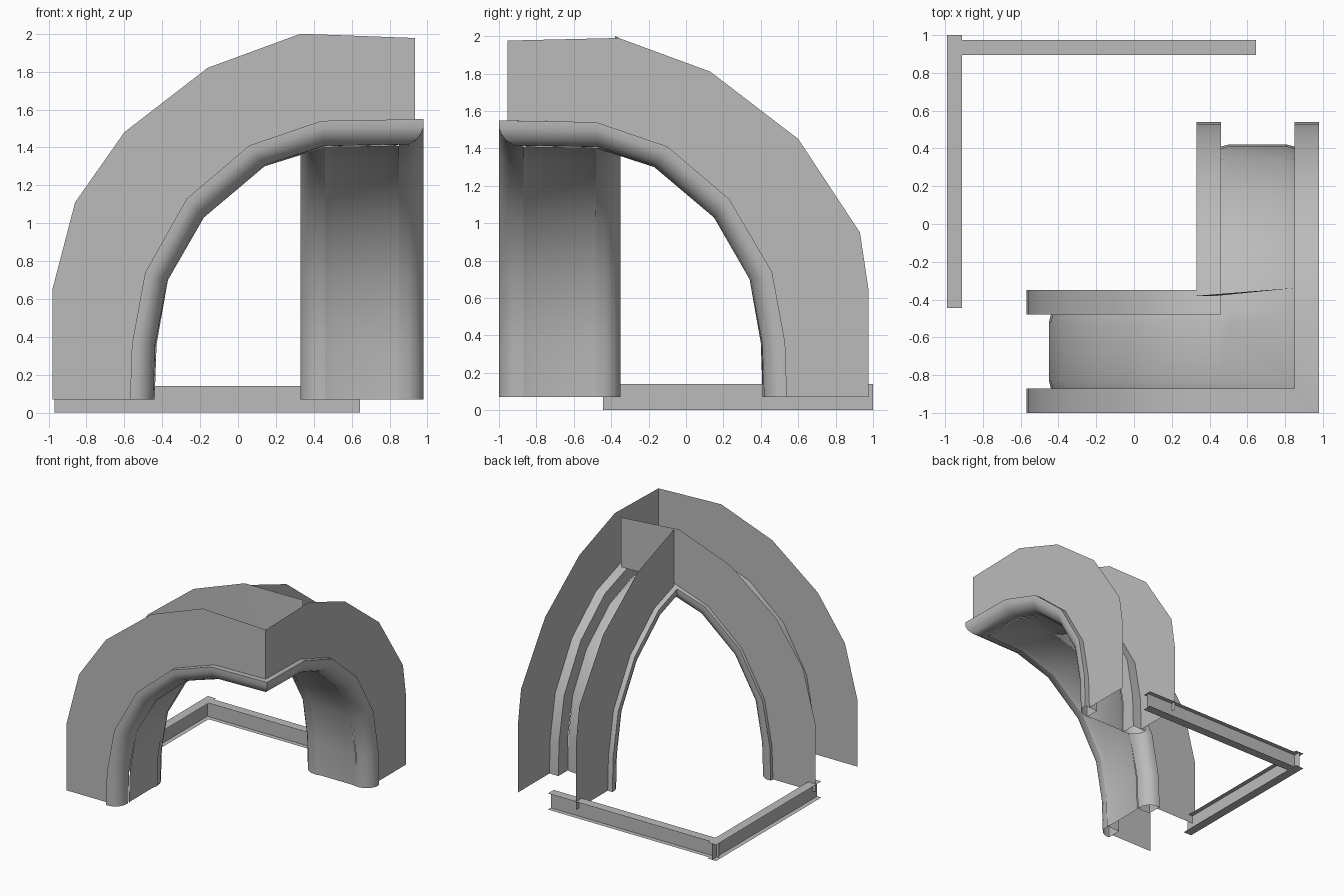
import bpy, bmesh, math

cube = bpy.data.objects.get("Cube")
if cube:
    bpy.data.objects.remove(cube)

grey = bpy.data.materials.new("plain grey")
grey.use_nodes = True
grey.diffuse_color = (0.5, 0.5, 0.5, 1)
grey.node_tree.nodes["Principled BSDF"].inputs["Base Color"].default_value = (0.5, 0.5, 0.5, 1)

# Arch curves as (distance along the arm, height), from foot to corner
LIP_TOP = {
    "x": [(-.57, .07), (-.56, .36), (-.49, .74), (-.27, 1.13), (.06, 1.41), (.44, 1.54), (1.02, 1.55)],
    "y": [(-.54, .07), (-.53, .36), (-.46, .74), (-.23, 1.13), (.10, 1.41), (.48, 1.54), (1.02, 1.55)]}
LIP_BOTTOM = {
    "x": [(-.44, .07), (-.43, .36), (-.37, .70), (-.18, 1.03), (.14, 1.30), (.46, 1.40), (1.02, 1.41)],
    "y": [(-.41, .07), (-.40, .36), (-.34, .70), (-.15, 1.03), (.17, 1.30), (.47, 1.40), (1.02, 1.41)]}
CROWN = {
    "x": [(-.98, .07), (-.98, .65), (-.86, 1.11), (-.60, 1.48), (-.16, 1.82), (.33, 2.0), (1.0, 1.975)],
    "y": [(-.975, .07), (-.975, .65), (-.93, .95), (-.60, 1.45), (-.13, 1.81), (.36, 1.99), (1.0, 1.975)]}
WIDTH = 0.65
CORNER = {"x": 0.98, "y": 1.0}


def place(arm, u, s, z):
    """u runs along the arm towards the corner, s is depth from the outer face."""
    return (u, s - 1, z) if arm == "x" else (0.98 - s, -u, z)


def clip(path, end):
    """Stop a curve at u = end, keeping its point count."""
    result = []
    for i, (u, z) in enumerate(path):
        if u > end:
            for (a, za), (b, zb) in zip(path, path[1:]):
                if a <= end <= b:
                    z = za + (zb - za) * (end - a) / (b - a)
            u = end
        result.append((u, z))
    return result


def blend(a, b, t):
    return [(p[0] + (q[0] - p[0]) * t, p[1] + (q[1] - p[1]) * t) for p, q in zip(a, b)]


def add_strips(bm, rows):
    """Skin neighbouring rows of points with quads."""
    grid = [[bm.verts.new(co) for co in row] for row in rows]
    for r, q in zip(grid, grid[1:]):
        for i in range(len(r) - 1):
            bm.faces.new((r[i], r[i + 1], q[i + 1], q[i]))


def finish(bm, name, merge=0.001):
    bmesh.ops.remove_doubles(bm, verts=bm.verts, dist=merge)
    bmesh.ops.recalc_face_normals(bm, faces=bm.faces)
    mesh = bpy.data.meshes.new(name)
    bm.to_mesh(mesh)
    bm.free()
    mesh.materials.append(grey)
    ob = bpy.data.objects.new(name, mesh)
    bpy.context.collection.objects.link(ob)
    bpy.ops.object.select_all(action="DESELECT")
    ob.select_set(True)
    bpy.context.view_layer.objects.active = ob
    bpy.ops.object.shade_smooth_by_angle(angle=math.radians(35))
    return ob


def mitred_sweep(name, section):
    """Sweep a (depth, drop) section along both arms, mitred at the corner."""
    bm = bmesh.new()
    for arm in "xy":
        rows = []
        for s, drop in section:
            path = clip(blend(LIP_TOP[arm], LIP_BOTTOM[arm], drop), CORNER[arm] - s)
            rows.append([place(arm, u, s, z) for u, z in path])
        add_strips(bm, rows)
    return finish(bm, name, 0.012)


# Rounded lips along the arch edges, and the soffit between them
lip = [(.13, .95), (.13, 0), (0, 0), (0, .3), (.014, .55), (.04, .78), (.08, .94), (.13, 1)]
mitred_sweep("outer_lip", lip)
mitred_sweep("inner_lip", [(WIDTH - s, d) for s, d in lip])
mitred_sweep("soffit", [(.13, 1), (.17, .92), (.48, .92), (.52, 1)])


# Thin arched walls standing on the lips
def wall(name, arm, s, end):
    bm = bmesh.new()
    rows = [[place(arm, u, s, z) for u, z in clip(path[arm], end)] for path in (CROWN, LIP_TOP)]
    add_strips(bm, rows)
    return finish(bm, name)


for arm, label in (("x", "front"), ("y", "side")):
    wall("outer_" + label + "_wall", arm, .045, CORNER[arm] - .045)
wall("inner_side_wall", "y", .605, .37)
inner = wall("inner_front_wall", "x", .62, .86)
for v in inner.data.vertices:
    if v.co.x > .8:
        v.co.y += .042


# Floor rails with an I-shaped section made of thin sheets
def rail(name, along, start, end, web_start, web_end, mid):
    def at(u, w, z):
        return (u, mid + w, z) if along == "x" else (mid + w, u, z)
    bm = bmesh.new()
    for z in (0, .14):
        add_strips(bm, [[at(u, w, z) for u in (start, end)] for w in (-.04, .04)])
    add_strips(bm, [[at(u, 0, z) for u in (web_start, web_end)] for z in (0, .14)])
    return finish(bm, name)


rail("back_rail", "x", -.91, .645, -.97, .645, .935)
rail("side_rail", "y", -.445, 1, -.445, 1, -.95)
